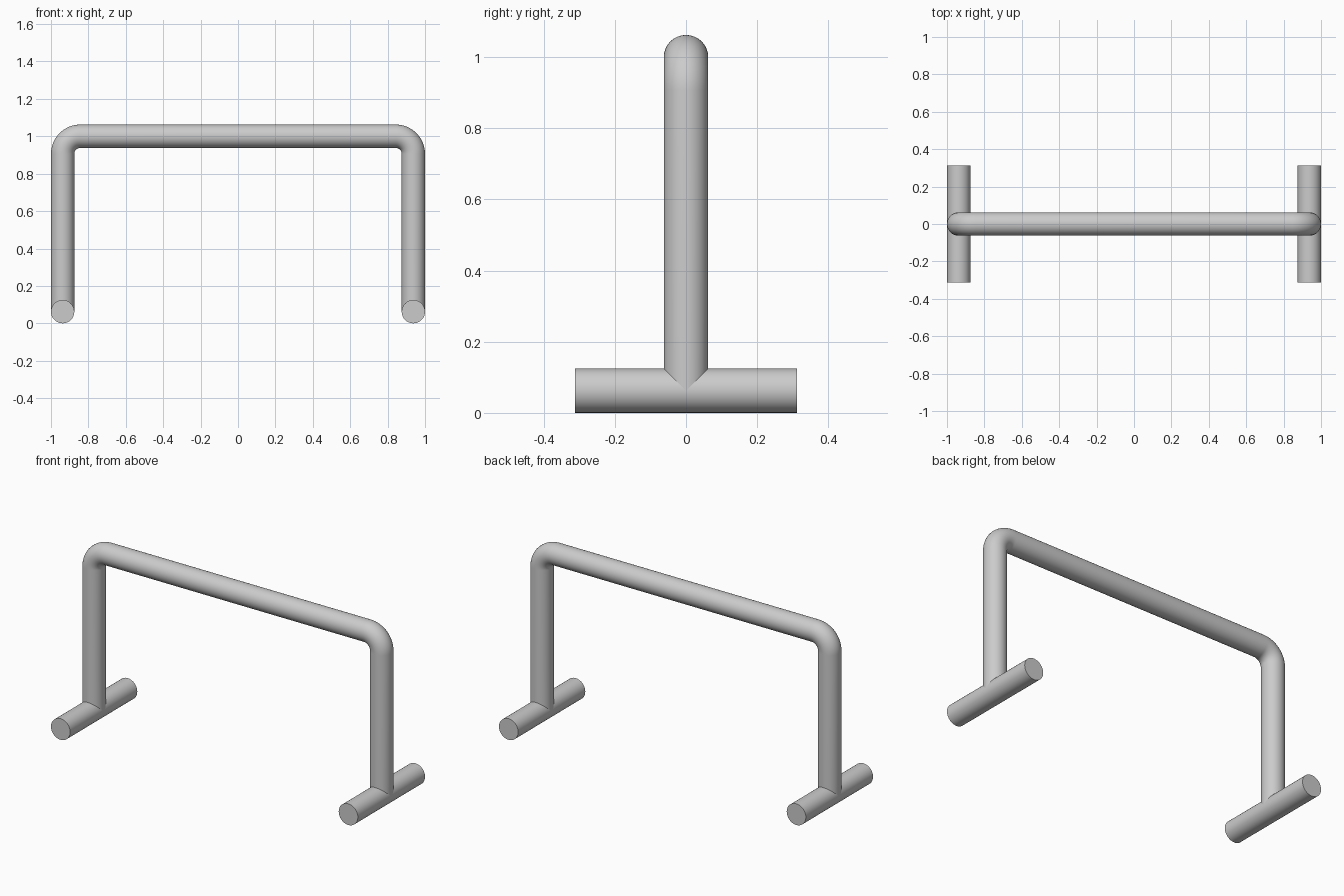
import bpy
from math import sin, cos, pi, radians
from mathutils import Vector

if "Cube" in bpy.data.objects:
    bpy.data.objects.remove(bpy.data.objects["Cube"])

R = 0.0625          # tube radius
X = 1.0 - R         # leg centre line
TOP = 1.0           # crossbar centre height
BEND = 0.094        # bend radius on the centre line
FOOT = 0.3125       # foot half length
SIDES = 64


def tube(name, points, capped):
    """Round tube along a centre line."""
    curve = bpy.data.curves.new(name, 'CURVE')
    curve.dimensions = '3D'
    curve.twist_mode = 'MINIMUM'
    curve.bevel_depth = R
    curve.bevel_resolution = SIDES // 4 - 2
    curve.use_fill_caps = capped
    spline = curve.splines.new('POLY')
    spline.points.add(len(points) - 1)
    for p, co in zip(spline.points, points):
        p.co = (*co, 1)
    obj = bpy.data.objects.new(name, curve)
    bpy.context.collection.objects.link(obj)
    bpy.ops.object.select_all(action='DESELECT')
    obj.select_set(True)
    bpy.context.view_layer.objects.active = obj
    bpy.ops.object.convert(target='MESH')
    obj = bpy.context.view_layer.objects.active
    obj.name = name
    bpy.ops.object.shade_smooth_by_angle(angle=radians(40))
    return obj


# bent frame: leg, rounded corner, crossbar, rounded corner, leg
corner = [Vector((X - BEND + BEND * cos(a), 0, TOP - BEND + BEND * sin(a)))
          for a in (i * pi / 2 / 16 for i in range(17))]
half = [Vector((X, 0, R))] + corner
path = half + [Vector((-p.x, 0, p.z)) for p in reversed(half)]
tube("bent_frame", path, False)

# feet: one capped tube across the bottom of each leg
for side, name in ((-1, "left_foot"), (1, "right_foot")):
    tube(name, [(side * X, -FOOT, R), (side * X, FOOT, R)], True)
